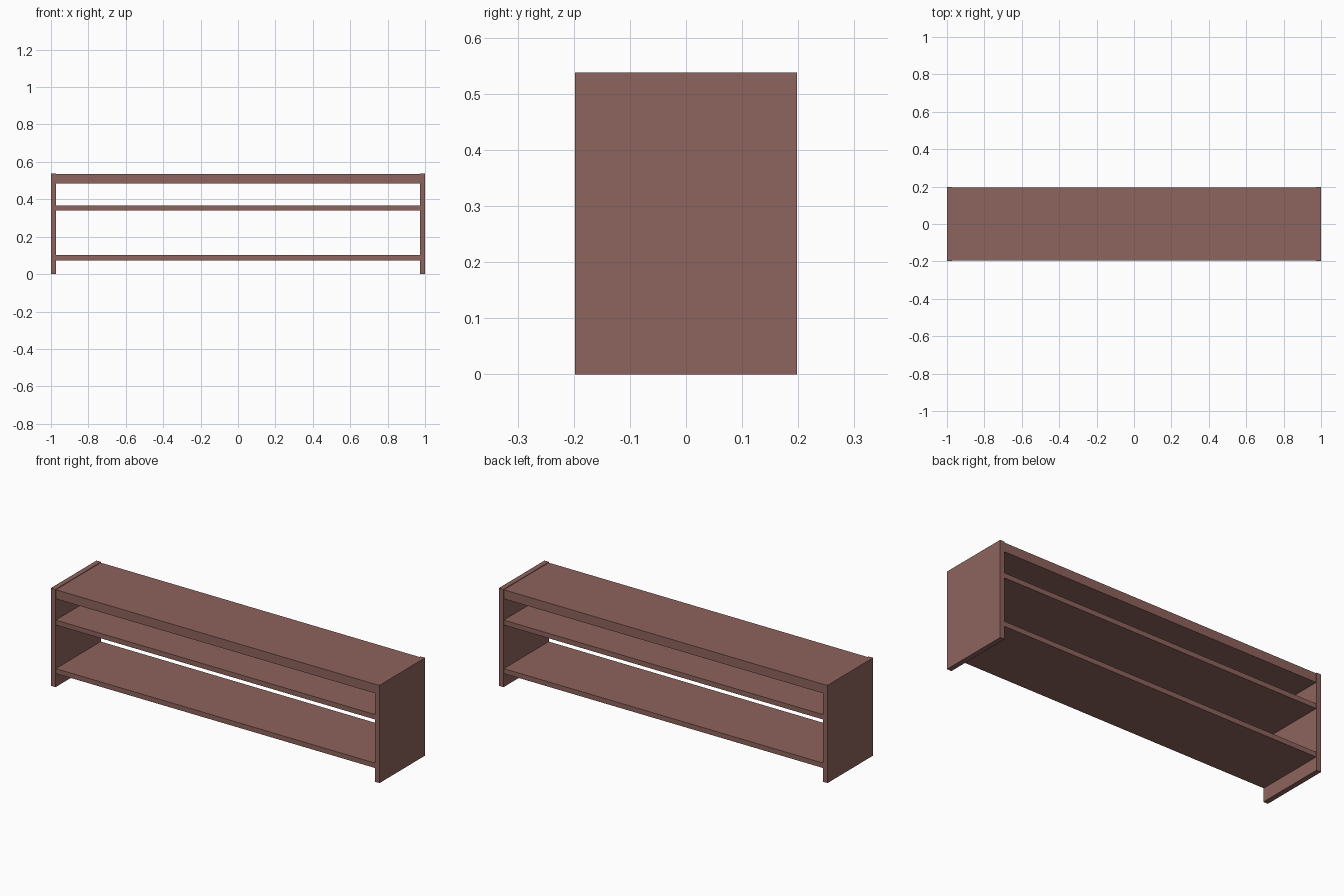
import bpy

if "Cube" in bpy.data.objects:
    bpy.data.objects.remove(bpy.data.objects["Cube"])

# one wood colour for the whole unit
wood = bpy.data.materials.new("reddish_brown_wood")
wood.diffuse_color = (0.27, 0.125, 0.109, 1.0)
wood.use_nodes = True
wood.node_tree.nodes["Principled BSDF"].inputs["Base Color"].default_value = wood.diffuse_color


def board(name, x, y, z):
    """Rectangular board from (min, max) ranges on each axis."""
    bpy.ops.mesh.primitive_cube_add(
        size=1, location=[(a + b) / 2 for a, b in (x, y, z)])
    obj = bpy.context.object
    obj.name = name
    obj.scale = [b - a for a, b in (x, y, z)]
    bpy.ops.object.transform_apply(location=False, rotation=False, scale=True)
    obj.data.materials.append(wood)
    return obj


HEIGHT, DEPTH, THICK = 0.538, 0.198, 0.028
STEP = 0.003             # boards sit slightly inside the side panels
INNER = 1 - THICK

# side panels, reaching the floor
board("left_side_panel", (-1, -INNER), (-DEPTH, DEPTH), (0, HEIGHT))
board("right_side_panel", (INNER, 1), (-DEPTH, DEPTH), (0, HEIGHT))

# thick top and two open shelves between the sides
for name, low, high in (("top_board", 0.485, HEIGHT - STEP),
                        ("upper_shelf", 0.341, 0.368),
                        ("lower_shelf", 0.074, 0.101)):
    board(name, (-INNER, INNER), (-DEPTH + STEP, DEPTH - STEP), (low, high))
